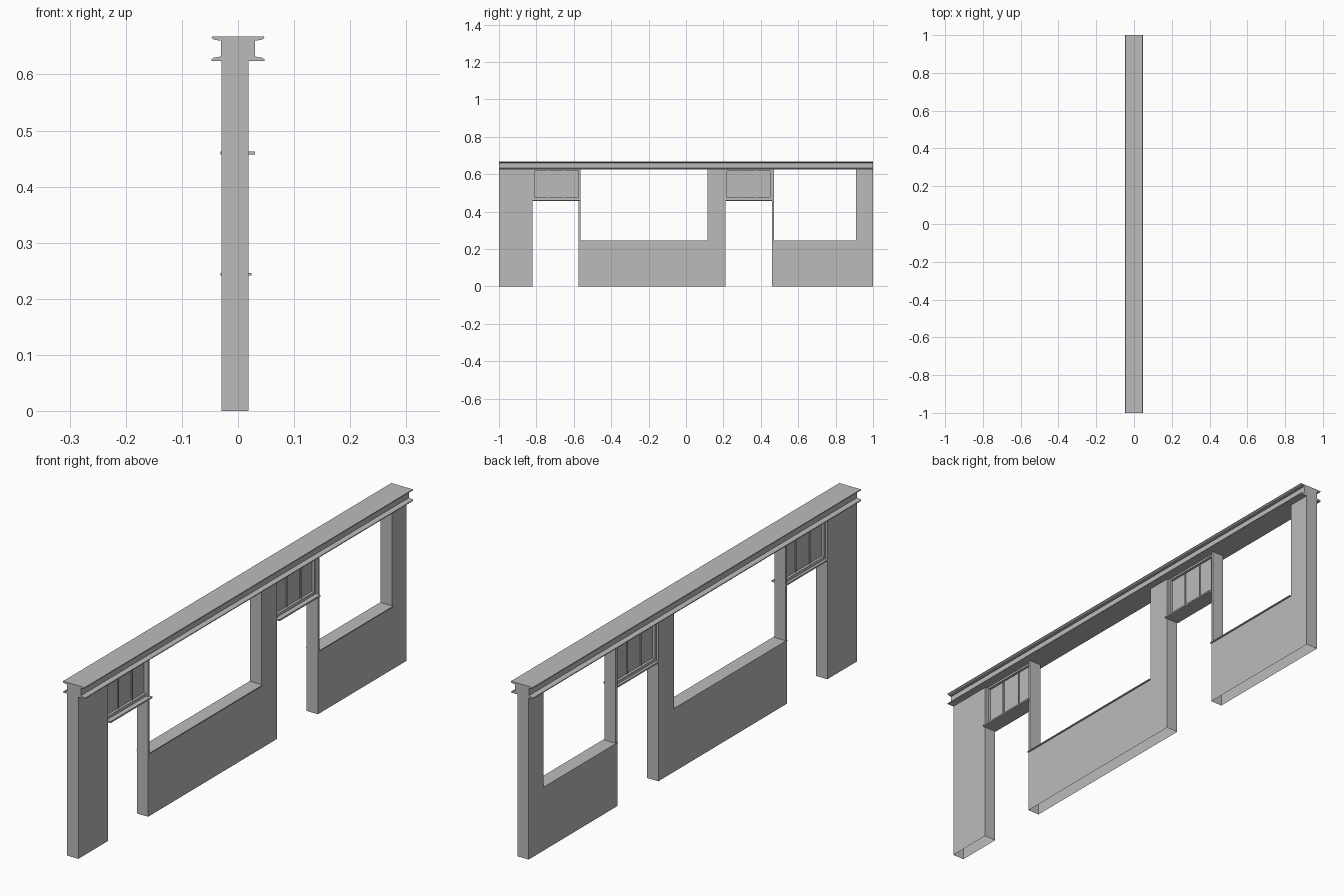
import bpy, bmesh

cube = bpy.data.objects.get("Cube")
if cube:
    bpy.data.objects.remove(cube, do_unlink=True)

grey = bpy.data.materials.new("plain grey")
grey.use_nodes = True
colour = (0.5, 0.5, 0.5, 1)
grey.diffuse_color = colour
grey.node_tree.nodes["Principled BSDF"].inputs["Base Color"].default_value = colour

WALL = (-0.029, 0.019)      # wall thickness range in x
SILL, HEAD, BEAM = 0.245, 0.46, 0.627


def extrude(name, points, to_3d, start, end, open_base=False):
    """Extrude a 2D outline between two positions along an axis."""
    bm = bmesh.new()
    a = [bm.verts.new(to_3d(p, start)) for p in points]
    b = [bm.verts.new(to_3d(p, end)) for p in points]
    bm.faces.new(a)
    bm.faces.new(b[::-1])
    n = len(points)
    for i in range(n):
        j = (i + 1) % n
        bm.faces.new((a[j], a[i], b[i], b[j]))
    bmesh.ops.recalc_face_normals(bm, faces=bm.faces)
    if open_base:
        base = [f for f in bm.faces if all(v.co.z < 0.001 for v in f.verts)]
        bmesh.ops.delete(bm, geom=base, context="FACES_ONLY")
    mesh = bpy.data.meshes.new(name)
    bm.to_mesh(mesh)
    bm.free()
    mesh.materials.append(grey)
    obj = bpy.data.objects.new(name, mesh)
    bpy.context.collection.objects.link(obj)
    return obj


def box(name, x, y, z):
    outline = [(y[0], z[0]), (y[1], z[0]), (y[1], z[1]), (y[0], z[1])]
    return extrude(name, outline, lambda p, t: (t, p[0], p[1]), *x)


def wall(name, outline):
    return extrude(name, outline, lambda p, t: (t, p[0], p[1]), *WALL, open_base=True)


def low_wall(name, start, column, end):
    """Low wall with a full-height column at its rear end."""
    wall(name, [(start, 0), (end, 0), (end, BEAM), (column, BEAM),
                (column, SILL), (start, SILL)])
    box(name + "_sill", (-0.031, 0.024), (start, column), (SILL - 0.003, SILL + 0.001))
    # Slim jamb between the door and the window
    box(name + "_jamb", WALL, (start, start + 0.01), (SILL, BEAM))


# Walls and columns
wall("front_column", [(-1, 0), (-0.82, 0), (-0.82, BEAM), (-1, BEAM)])
low_wall("middle_wall", -0.575, 0.115, 0.21)
low_wall("rear_wall", 0.46, 0.91, 1)


def transom(name, y0, y1):
    """Recessed panel over a doorway, with frame, bars and ledge."""
    box(name + "_panel", (-0.011, 0.001), (y0, y1), (HEAD, BEAM))
    box(name + "_ledge", (-0.031, 0.03), (y0, y1), (HEAD - 0.003, HEAD + 0.003))
    frame = (-0.021, 0.011)
    box(name + "_bottom_rail", frame, (y0, y1), (HEAD, HEAD + 0.014))
    box(name + "_top_rail", frame, (y0, y1), (BEAM - 0.01, BEAM))
    for side, y in (("front", y0), ("rear", y1 - 0.01)):
        box(f"{name}_{side}_stile", frame, (y, y + 0.01), (HEAD, BEAM))
    for i in (1, 2):
        y = y0 + (y1 - y0) * i / 3
        box(f"{name}_bar_{i}", (-0.015, 0.005), (y - 0.002, y + 0.002), (HEAD, BEAM))


transom("front_transom", -0.82, -0.565)
transom("rear_transom", 0.21, 0.46)

# Flanged beam along the top
half = [(0.047, 0.624), (0.047, 0.627), (0.043, 0.63), (0.03, 0.632),
        (0.03, 0.66), (0.043, 0.662), (0.047, 0.665), (0.046, 0.668)]
profile = half + [(-x, z) for x, z in reversed(half)]
extrude("top_beam", profile, lambda p, t: (p[0], t, p[1]), -1, 1)
